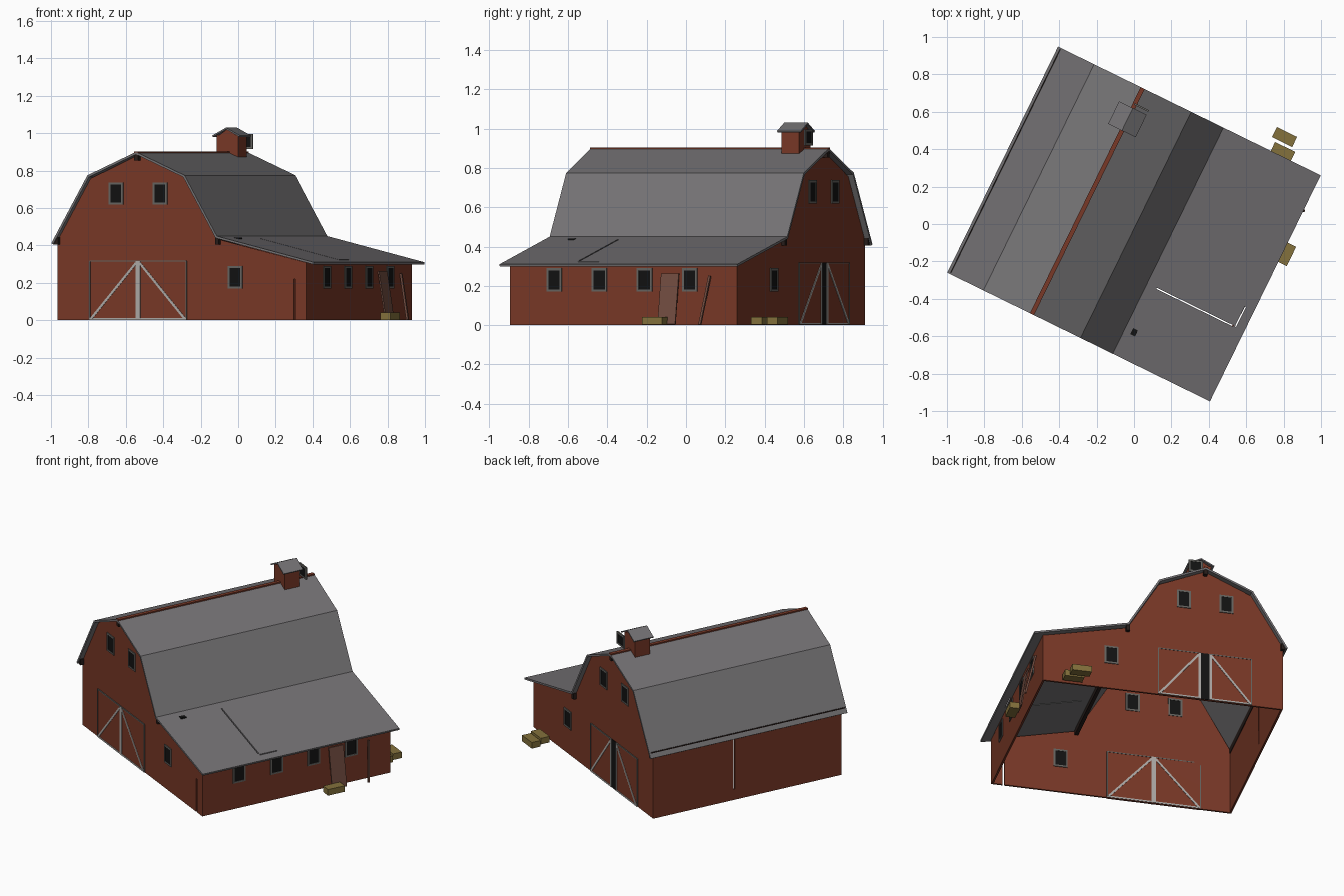
import bpy, bmesh, math
from mathutils import Vector, Matrix

if "Cube" in bpy.data.objects:
    bpy.data.objects.remove(bpy.data.objects["Cube"])

TURN = Matrix.Rotation(math.radians(-26.1), 4, 'Z')   # whole barn is turned


def mat(name, r, g, b):
    m = bpy.data.materials.new(name)
    m.diffuse_color = (r, g, b, 1)
    m.use_nodes = True
    m.node_tree.nodes["Principled BSDF"].inputs["Base Color"].default_value = m.diffuse_color
    return m


RED = mat("barn red", 0.19, 0.04, 0.02)
ROOF = mat("roof grey", 0.175, 0.168, 0.175)
BLACK = mat("dark opening", 0.006, 0.006, 0.006)
TRIM = mat("pale trim", 0.42, 0.40, 0.38)
FRAME = mat("frame grey", 0.13, 0.125, 0.115)
BEAM = mat("dark timber", 0.02, 0.012, 0.01)
PLANK = mat("old plank", 0.16, 0.07, 0.05)
HAY = mat("hay", 0.23, 0.165, 0.045)


def finish(name, bm, m):
    bmesh.ops.recalc_face_normals(bm, faces=bm.faces)
    me = bpy.data.meshes.new(name)
    bm.to_mesh(me)
    bm.free()
    o = bpy.data.objects.new(name, me)
    bpy.context.collection.objects.link(o)
    if m:
        me.materials.append(m)
    o.matrix_world = TURN
    return o


def box(name, c, s, m):
    bm = bmesh.new()
    bmesh.ops.create_cube(bm, size=1, matrix=Matrix.Translation(c) @ Matrix.Diagonal((*s, 1)))
    return finish(name, bm, m)


def bar(name, p, q, side, w, d, m):
    """Straight bar from p to q, w wide along side, d deep across it."""
    p, q, s = Vector(p), Vector(q), Vector(side)
    t = (q - p).normalized()
    s = (s - t * s.dot(t)).normalized()
    n = t.cross(s)
    bm = bmesh.new()
    R = Matrix((s * w, n * d, q - p)).transposed().to_4x4()
    bmesh.ops.create_cube(bm, size=1, matrix=Matrix.Translation((p + q) / 2) @ R)
    return finish(name, bm, m)


def sheet(name, pts, v0, v1, thick, m):
    """Folded roof sheet running along v, thickened downwards."""
    bm = bmesh.new()
    a = [bm.verts.new((u, v0, z)) for u, z in pts]
    b = [bm.verts.new((u, v1, z)) for u, z in pts]
    for i in range(len(pts) - 1):
        bm.faces.new((a[i], a[i + 1], b[i + 1], b[i]))
    me = bpy.data.meshes.new(name)
    bm.to_mesh(me)
    bm.free()
    me.materials.append(m)
    o = bpy.data.objects.new(name, me)
    bpy.context.collection.objects.link(o)
    o.matrix_world = TURN
    thicken(o, thick)
    return o


def thicken(o, t):
    s = o.modifiers.new("thickness", 'SOLIDIFY')
    s.thickness, s.offset, s.use_even_offset = t, -1, True


def cut(o, name, c, s):
    k = box(name, c, s, None)
    k.hide_render = True
    k.display_type = 'WIRE'
    b = o.modifiers.new(name, 'BOOLEAN')
    b.operation, b.solver, b.object = 'DIFFERENCE', 'EXACT', k


VW, UL, UR, RIDGE = 0.643, -0.759, 0.722, -0.278

# Hollow walls without floor: gambrel barn with a lean-to on the right
prof = [(UL, 0), (UR, 0), (UR, .308), (.2, .432), (.006, .758), (RIDGE, .884), (-.562, .758), (UL, .426)]
bm = bmesh.new()
f = [bm.verts.new((u, -VW, z)) for u, z in prof]
b = [bm.verts.new((u, VW, z)) for u, z in prof]
bm.faces.new(f)
bm.faces.new(b[::-1])
bm.faces.new((f[1], b[1], b[2], f[2]))
bm.faces.new((f[7], b[7], b[0], f[0]))
walls = finish("walls", bm, RED)
thicken(walls, .012)
cut(walls, "front_gap_cutter", (.649, -VW, .10), (.01, .08, .24))
cut(walls, "left_gap_cutter", (UL, .09, .27), (.08, .01, .4))

# Roof over barn and lean-to, with a loose sheet outlined by slits
roof = sheet("roof", [(-.782, .412), (-.567, .775), (RIDGE, .90), (.011, .775), (.203, .45), (.782, .31)],
             -.673, .673, .012, ROOF)
cut(roof, "long_slit_cutter", (.488, -.256, .38), (.456, .007, .3))
cut(roof, "short_slit_cutter", (.729, -.195, .32), (.007, .12, .2))
box("roof_hole", (.255, -.52, .437), (.028, .036, .009), BLACK)

# Timbers along the ridge and eaves
box("ridge_beam", (RIDGE, 0, .872), (.024, 1.34, .036), BEAM)
box("ridge_strip", (RIDGE, 0, .898), (.024, 1.346, .010), RED)
for n, u in (("left", -.756), ("right", .2)):
    box(n + "_eave_beam", (u, 0, .424), (.022, 1.33, .04), BEAM)

# Cupola
CV = .487
box("cupola_body", (RIDGE, CV, .925), (.13, .10, .13), RED)
bm = bmesh.new()
ends = [[bm.verts.new((RIDGE + u, CV + v, z)) for u, z in ((-.064, .98), (.064, .98), (0, 1.022))] for v in (-.05, .05)]
for e in ends:
    bm.faces.new(e)
finish("cupola_gables", bm, RED)
sheet("cupola_roof", [(RIDGE - .082, .988), (RIDGE, 1.03), (RIDGE + .082, .988)], CV - .067, CV + .067, .008, ROOF)


def window(name, c, axis, w=.075, h=.108, depth=.022):
    """Dark pane through the wall with four frame bars; axis is the wall normal."""
    side = Vector((0, 1, 0)) if axis == 0 else Vector((1, 0, 0))
    c, up = Vector(c), Vector((0, 0, 1))

    def size(a, hh, d):
        return (d, a, hh) if axis == 0 else (a, d, hh)
    box(name + "_pane", c, size(w, h, depth - .004), BLACK)
    for s in (-1, 1):
        box(name + "_jamb", c + side * s * w / 2, size(.011, h + .011, depth), FRAME)
        box(name + "_rail", c + up * s * h / 2, size(w, .011, depth), FRAME)


# Gable and lean-to windows on both ends, four along the right side
for end, v in (("front", -VW + .006), ("back", VW - .006)):
    window(end + "_loft_window_left", (-.41, v, .678), 1)
    window(end + "_loft_window_right", (-.148, v, .678), 1)
    window(end + "_lean_to_window", (.298, v, .23), 1)
for v in (-.392, -.136, .12, .376):
    window("side_window", (UR - .006, v, .23), 0)
window("cupola_window", (-.238, .577, .955), 1, .075, .07, .009)

# Double doors with braces; the back pair stands a little apart
for end, sg, gap in (("front", -1, .0), ("back", 1, .027)):
    v = sg * (VW - .004)
    for s in (-1, 1):
        inner, outer = RIDGE + s * gap, RIDGE + s * .287
        mid, wid = (inner + outer) / 2, .287 - gap
        box(end + "_door_leaf", (mid, v, .16), (wid, .018, .316), RED)
        bar(end + "_door_brace", (outer - s * .008, v, .008), (inner + s * .012, v, .305), (1, 0, 0), .013, .024, TRIM)
        box(end + "_door_stile", (inner + s * .007, v, .16), (.014, .024, .316), TRIM)
        box(end + "_door_sill", (mid, v, .007), (wid, .022, .010), TRIM)
        box(end + "_door_head", (mid, v, .316), (wid, .022, .006), FRAME)
        box(end + "_door_edge", (outer, v, .16), (.006, .022, .316), FRAME)
    if gap:
        box(end + "_door_gap", (RIDGE, v, .16), (2 * gap, .016, .318), BLACK)

# Board and pole leaning on the right wall
bar("leaning_board", (.772, .268, .004), (.73, .268, .262), (0, 1, 0), .10, .008, PLANK)
bar("leaning_pole", (.784, .462, .002), (.73, .492, .25), (0, 1, 0), .012, .012, PLANK)

# Hay bales
for x, y, s in ((.805, .465, (.12, .06, .04)), (.795, .385, (.12, .06, .04)), (.815, -.16, (.06, .115, .04))):
    box("hay_bale", TURN.inverted() @ Vector((x, y, .022)), s, HAY)
